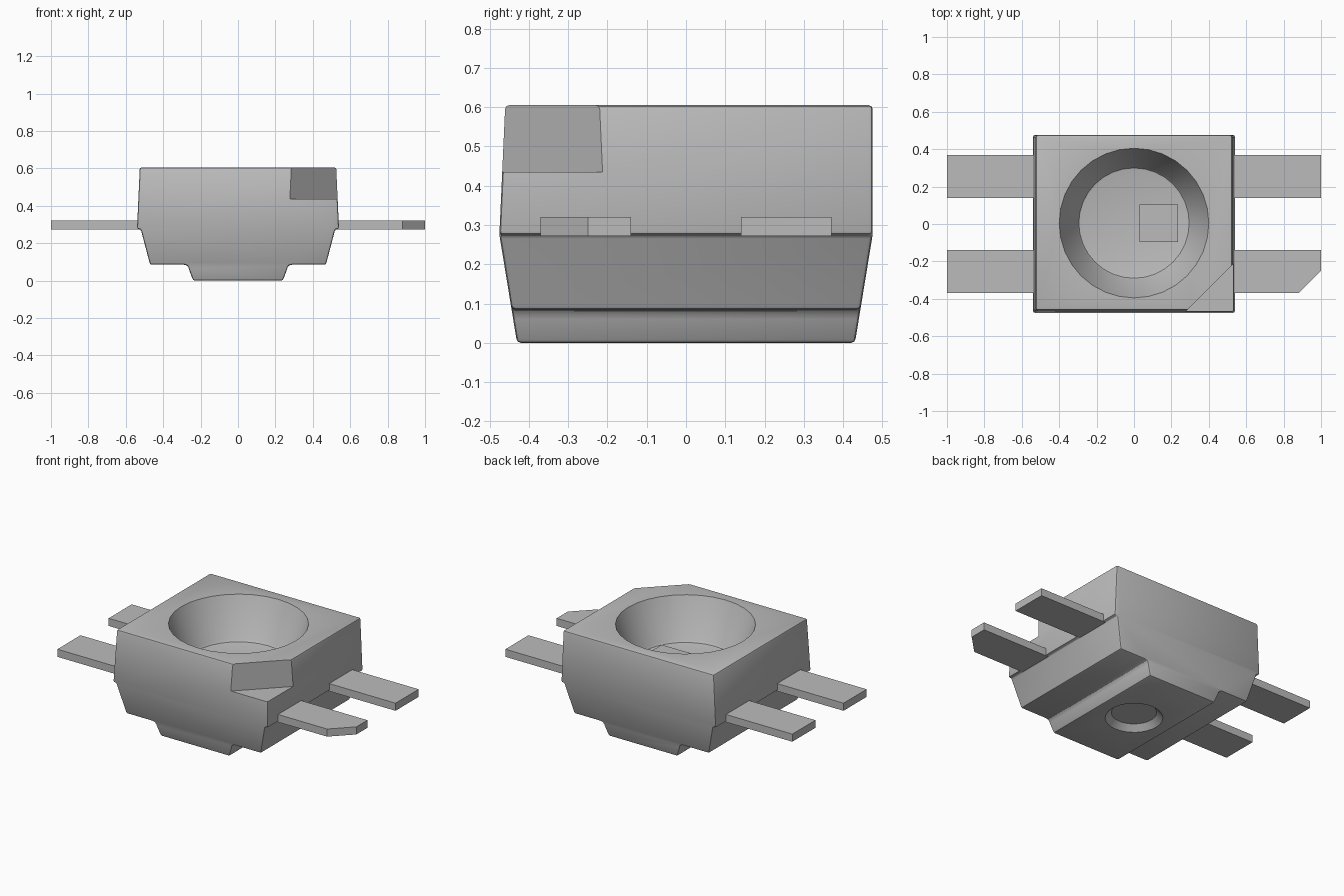
import bpy, bmesh, math

cube = bpy.data.objects.get("Cube")
if cube:
    bpy.data.objects.remove(cube, do_unlink=True)

grey = bpy.data.materials.new("grey")
grey.use_nodes = True
colour = (0.5, 0.5, 0.5, 1)
grey.diffuse_color = colour
grey.node_tree.nodes["Principled BSDF"].inputs["Base Color"].default_value = colour


def finish(name, bm):
    """Turn a bmesh into a grey object."""
    bmesh.ops.recalc_face_normals(bm, faces=bm.faces)
    mesh = bpy.data.meshes.new(name)
    bm.to_mesh(mesh)
    bm.free()
    mesh.materials.append(grey)
    obj = bpy.data.objects.new(name, mesh)
    bpy.context.collection.objects.link(obj)
    return obj


def prism(name, outline, z0, z1):
    """Extrude an xy outline upwards."""
    bm = bmesh.new()
    face = bm.faces.new([bm.verts.new((x, y, z0)) for x, y in outline])
    top = bmesh.ops.extrude_face_region(bm, geom=[face])["geom"]
    bmesh.ops.translate(bm, vec=(0, 0, z1 - z0),
                        verts=[v for v in top if isinstance(v, bmesh.types.BMVert)])
    return finish(name, bm)


def lathe(name, profile, sides):
    """Closed solid of revolution from (radius, z) points."""
    bm = bmesh.new()
    rings = []
    for r, z in profile:
        angles = [2 * math.pi * i / sides for i in range(sides)]
        rings.append([bm.verts.new((r * math.cos(a), r * math.sin(a), z)) for a in angles])
    for low, high in zip(rings, rings[1:]):
        for i in range(sides):
            j = (i + 1) % sides
            bm.faces.new((low[i], low[j], high[j], high[i]))
    bm.faces.new(rings[0])
    bm.faces.new(rings[-1])
    return finish(name, bm)


# Body: stepped section running front to back, with sloping ends
SEAM, TOP = 0.275, 0.605
half = [(0.24, 0), (0.262, 0.06), (0.266, 0.072), (0.274, 0.081), (0.29, 0.085),
        (0.47, 0.085), (0.52, SEAM), (0.54, SEAM), (0.525, TOP)]
section = half + [(-x, z) for x, z in reversed(half)]


def end_y(z, side):
    if z <= SEAM:
        return side * (0.43 + 0.045 * z / SEAM)
    return -0.46 if side < 0 else 0.475


bm = bmesh.new()
ends = [[bm.verts.new((x, end_y(z, s), z)) for x, z in section] for s in (-1, 1)]
count, seam = len(section), len(half) - 3
for ring in ends:
    bm.faces.new(ring[:seam + 1] + ring[count - 1 - seam:])
    bm.faces.new(ring[seam:count - seam])
for i in range(count):
    j = (i + 1) % count
    bm.faces.new((ends[0][i], ends[0][j], ends[1][j], ends[1][i]))
body = finish("body", bm)

bevel = body.modifiers.new("soft_edges", "BEVEL")
bevel.width = 0.01
bevel.segments = 2
bevel.limit_method = "ANGLE"
bevel.angle_limit = math.radians(48)

# Cutters: lens bowl, underside dimple and corner mark
bowl = lathe("bowl_cutter", [(0.285, 0.35), (0.295, 0.353), (0.304, 0.365),
                             (0.4, TOP), (0.4, 0.7)], 32)
bowl.location.y = 0.005
dimple = lathe("dimple_cutter", [(0.165, -0.05), (0.165, 0), (0.13, 0.035)], 32)
corner = prism("corner_cutter", [(0.145, -0.6), (0.7, -0.6), (0.7, -0.045)], 0.435, 0.8)
for cutter in (bowl, dimple, corner):
    cutter.hide_render = True
    cut = body.modifiers.new(cutter.name, "BOOLEAN")
    cut.operation = "DIFFERENCE"
    cut.solver = "EXACT"
    cut.object = cutter

bpy.ops.object.select_all(action="DESELECT")
bpy.context.view_layer.objects.active = body
body.select_set(True)
for name in [m.name for m in body.modifiers]:
    bpy.ops.object.modifier_apply(modifier=name)
for cutter in (bowl, dimple, corner):
    bpy.data.objects.remove(cutter, do_unlink=True)
bpy.ops.object.shade_smooth_by_angle(angle=math.radians(30))

# Contact legs: four flat strips, one with a clipped corner
for side_x, side_name in ((1, "left"), (-1, "right")):
    for side_y, end_name in ((-1, "front"), (1, "back")):
        tip = [(1, 0.37)]
        if side_x > 0 and side_y < 0:
            tip = [(1, 0.25), (0.88, 0.37)]
        outline = [(0.45, 0.14), (1, 0.14)] + tip + [(0.45, 0.37)]
        prism(f"{end_name}_{side_name}_leg",
              [(side_x * x, side_y * y) for x, y in outline], 0.272, 0.32)

# Chip on the bowl floor
prism("chip", [(0.03, -0.095), (0.235, -0.095), (0.235, 0.105), (0.03, 0.105)], 0.34, 0.375)
